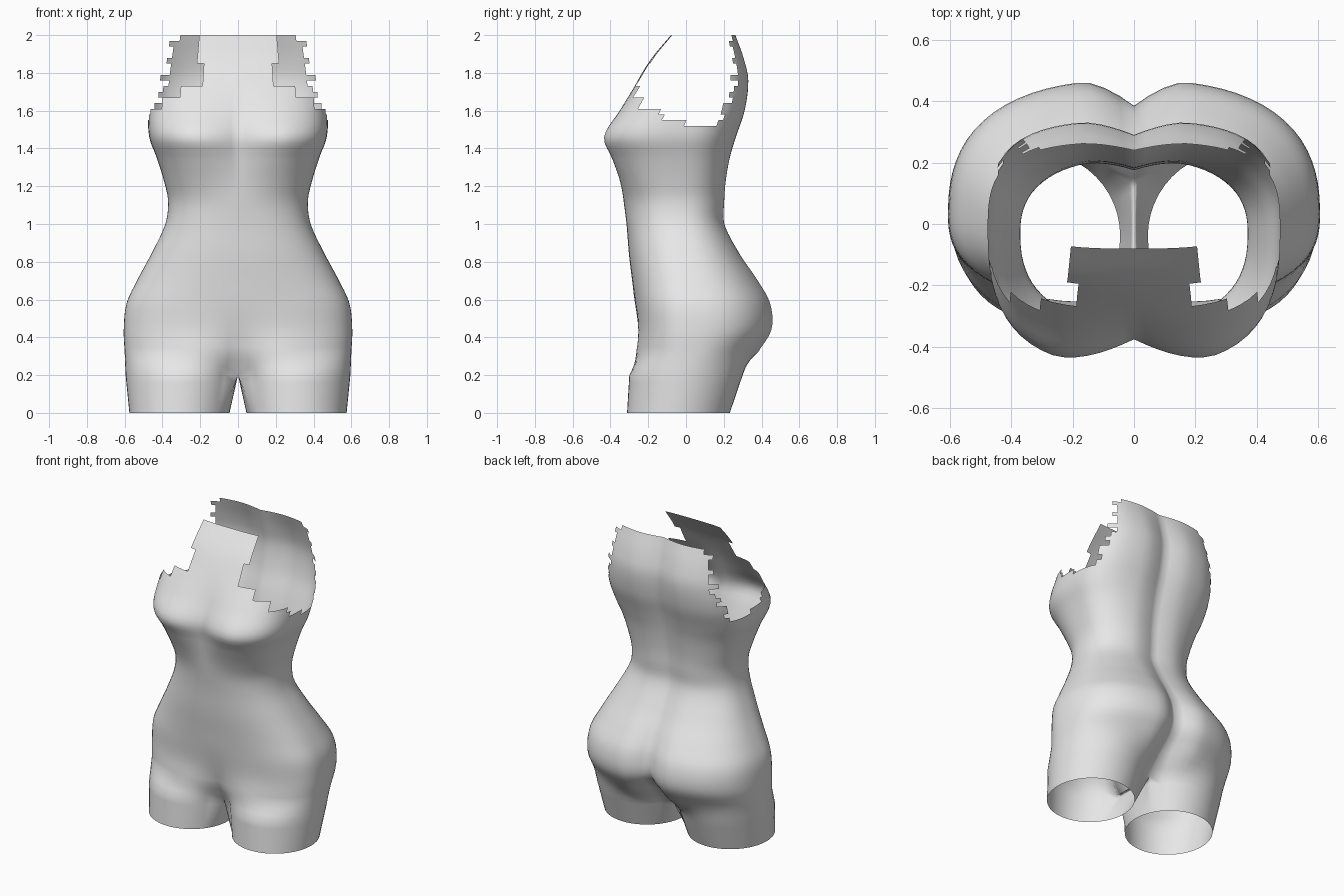
import bpy, bmesh, math

if "Cube" in bpy.data.objects:
    bpy.data.objects.remove(bpy.data.objects["Cube"])

COLS = 40      # columns from centre front, round the side, to centre back
INNER = 8      # columns along the inner thigh

# z, half width, side y, front y, back y, front cleft, back cleft, squareness
LEVELS = [
    (0.32, 0.60, 0.02, -0.280, 0.390, 0.070, 0.140, 2.4),
    (0.44, 0.605, 0.03, -0.262, 0.462, 0.020, 0.090, 2.5),
    (0.58, 0.59, 0.03, -0.270, 0.455, 0.000, 0.080, 2.5),
    (0.70, 0.535, 0.02, -0.285, 0.390, 0.000, 0.060, 2.4),
    (0.84, 0.46, 0.00, -0.302, 0.295, 0.000, 0.040, 2.4),
    (1.00, 0.385, -0.03, -0.315, 0.215, 0.000, 0.035, 2.4),
    (1.12, 0.37, -0.03, -0.330, 0.215, 0.000, 0.035, 2.4),
    (1.22, 0.39, -0.03, -0.362, 0.220, 0.020, 0.035, 2.5),
    (1.35, 0.43, -0.03, -0.420, 0.240, 0.060, 0.035, 2.6),
    (1.46, 0.47, -0.03, -0.460, 0.270, 0.085, 0.040, 2.8),
    (1.60, 0.475, 0.02, -0.365, 0.315, 0.035, 0.045, 3.0),
    (1.76, 0.46, 0.05, -0.255, 0.335, 0.000, 0.045, 3.0),
    (1.88, 0.44, 0.07, -0.180, 0.310, 0.000, 0.040, 3.0),
    (2.00, 0.42, 0.10, -0.080, 0.265, 0.000, 0.025, 3.0),
]


def level_at(z):
    """Smoothly interpolated section parameters at height z."""
    k = 0
    while k < len(LEVELS) - 2 and z > LEVELS[k + 1][0]:
        k += 1
    a, b = LEVELS[k], LEVELS[k + 1]
    p, q = LEVELS[max(k - 1, 0)], LEVELS[min(k + 2, len(LEVELS) - 1)]
    h = b[0] - a[0]
    t = (z - a[0]) / h
    out = []
    for j in range(1, 8):
        m0 = (b[j] - p[j]) / (b[0] - p[0]) * h
        m1 = (q[j] - a[j]) / (q[0] - a[0]) * h
        out.append((2*t**3 - 3*t*t + 1) * a[j] + (t**3 - 2*t*t + t) * m0
                   + (3*t*t - 2*t**3) * b[j] + (t**3 - t*t) * m1)
    return out


def torso_ring(z):
    w, ys, yf, yb, cf, cb, n = level_at(z)
    ring = []
    for i in range(COLS + 1):
        a = math.radians(-90 + 180 * i / COLS)
        c, s = max(math.cos(a), 0.0), math.sin(a)
        r = (c**n + abs(s)**n) ** (-1 / n)
        x = 0.0 if i in (0, COLS) else w * r * c
        if s < 0:
            y = ys + (ys - yf) * r * s + cf * max(0, 1 - x / 0.27) ** 1.5
        else:
            y = ys + (yb - ys) * r * s - cb * max(0, 1 - x / 0.17) ** 1.5
        ring.append((x, y, z))
    return ring


def leg_ring(z, cx, rx, cy, ry, closed_at_centre):
    ring = []
    angles = [-150 + 300 * i / COLS for i in range(COLS + 1)]
    angles += [150 + 60 * i / INNER for i in range(1, INNER)]
    for i, d in enumerate(angles):
        a = math.radians(d)
        x = cx + rx * math.cos(a)
        if closed_at_centre and (i == 0 or i >= COLS):
            x = 0.0
        ring.append((x, cy + ry * math.sin(a), z))
    return ring


def mix(r0, r1, t):
    return [tuple(a + (b - a) * t for a, b in zip(p, q)) for p, q in zip(r0, r1)]


def keep(x, y, z):
    """Ragged neck and arm openings."""
    if z < 1.505:
        return True
    if y > 0.16:                                   # back panel
        ragged = 0.025 * math.sin(z * 75)
        return x < 0.46 - 0.27 * (z - 1.5) + ragged
    if x < 0.2 and y < 0.1:                        # front neck panel
        return True
    if y < -0.13:                                  # top of the bust
        if x < 0.30:
            return z < 1.73
        return z < (1.68 if x < 0.41 else 1.61)
    return y < 0.0 and z < 1.56                    # underarm step


# Half of the body shell, mirrored across the middle
bm = bmesh.new()
foot = leg_ring(0.0, 0.31, 0.265, -0.04, 0.272, False)
crotch = leg_ring(0.2, 0.30, 0.295, 0.0, 0.30, True)
legs = [mix(foot, crotch, k / 5) for k in range(6)]
base = torso_ring(0.32)
rows = [mix(crotch[:COLS + 1], base, k / 3) for k in (1, 2)]
rows += [torso_ring(0.32 + 1.68 * k / 56) for k in range(57)]

leg_verts = [[bm.verts.new(p) for p in ring] for ring in legs]
body_verts = [leg_verts[-1][:COLS + 1]] + [[bm.verts.new(p) for p in r] for r in rows]

# Legs: closed tubes that meet in the middle at the crotch
for lo, hi in zip(leg_verts, leg_verts[1:]):
    n = len(lo)
    for i in range(n):
        j = (i + 1) % n
        bm.faces.new((lo[i], lo[j], hi[j], hi[i]))

# Torso: open half tubes, left out where the openings are
for lo, hi in zip(body_verts, body_verts[1:]):
    for i in range(COLS):
        quad = (lo[i], lo[i + 1], hi[i + 1], hi[i])
        x, y, z = (sum(v.co[k] for v in quad) / 4 for k in range(3))
        if keep(x, y, z):
            bm.faces.new(quad)

bmesh.ops.delete(bm, geom=[v for v in bm.verts if not v.link_faces], context='VERTS')
for f in bm.faces:
    f.smooth = True

mesh = bpy.data.meshes.new("torso_shell")
bm.to_mesh(mesh)
bm.free()
body = bpy.data.objects.new("torso_shell", mesh)
bpy.context.collection.objects.link(body)

mirror = body.modifiers.new("mirror", 'MIRROR')
mirror.use_axis = (True, False, False)
mirror.use_mirror_merge = True
mirror.merge_threshold = 0.0005

grey = bpy.data.materials.new("light_grey")
grey.diffuse_color = (0.8, 0.8, 0.8, 1)
grey.use_nodes = True
grey.node_tree.nodes["Principled BSDF"].inputs["Base Color"].default_value = grey.diffuse_color
mesh.materials.append(grey)
